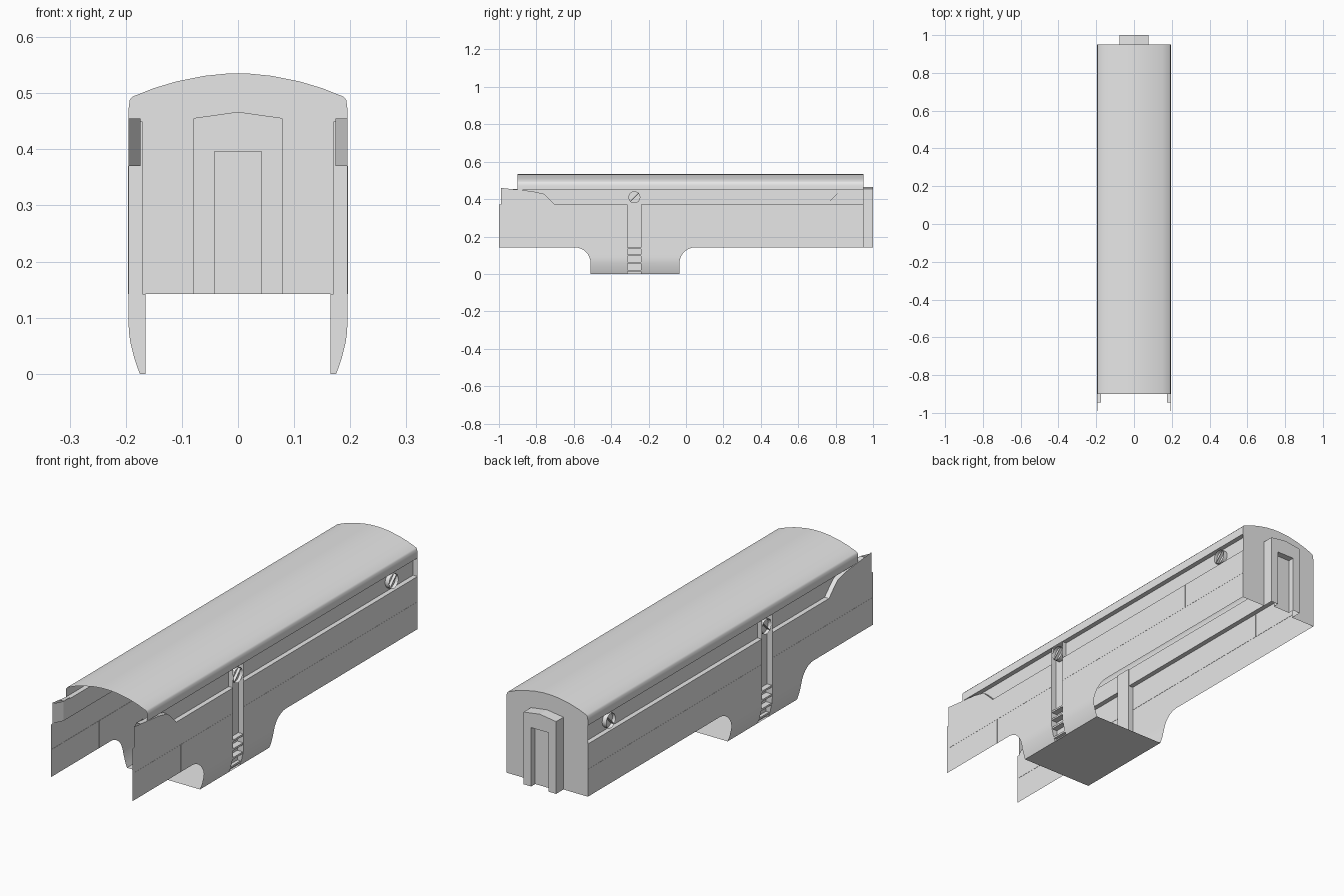
import bpy, bmesh, math
from mathutils import Matrix

cube = bpy.data.objects.get("Cube")
if cube:
    bpy.data.objects.remove(cube)

grey = bpy.data.materials.new("plain_grey")
grey.use_nodes = True
grey.diffuse_color = (0.8, 0.8, 0.8, 1)
grey.node_tree.nodes["Principled BSDF"].inputs["Base Color"].default_value = (0.8, 0.8, 0.8, 1)

W = 0.195               # half width of the shell
FLOOR = 0.174           # recessed band wall
SILL, EAVE, BASE = 0.37, 0.45, 0.142
FRONT, BACK = -1.0, 0.95
CH0, CH1 = -0.312, -0.24   # ladder channel
T0, T1, R = -0.51, -0.035, 0.085


def finish(name, bm, mirror=False, smooth=False):
    bmesh.ops.remove_doubles(bm, verts=bm.verts, dist=0.0001)
    mesh = bpy.data.meshes.new(name)
    bm.to_mesh(mesh)
    bm.free()
    ob = bpy.data.objects.new(name, mesh)
    bpy.context.collection.objects.link(ob)
    mesh.materials.append(grey)
    if mirror:
        ob.modifiers.new("mirror", "MIRROR").use_clip = False
    if smooth:
        bpy.ops.object.select_all(action="DESELECT")
        ob.select_set(True)
        bpy.context.view_layer.objects.active = ob
        bpy.ops.object.shade_smooth_by_angle(angle=math.radians(35))
    return ob


def loft(bm, rows):
    """Quad sheet through rows of points."""
    grid = [[bm.verts.new(p) for p in row] for row in rows]
    for a, b in zip(grid, grid[1:]):
        for i in range(len(a) - 1):
            bm.faces.new((a[i], a[i + 1], b[i + 1], b[i]))


def ngon(bm, points):
    bm.faces.new([bm.verts.new(p) for p in points])


def box(bm, x0, x1, y0, y1, z0, z1):
    m = Matrix.Translation(((x0 + x1) / 2, (y0 + y1) / 2, (z0 + z1) / 2))
    bmesh.ops.create_cube(bm, size=1, matrix=m @ Matrix.Diagonal((x1 - x0, y1 - y0, z1 - z0, 1)))


# Lower side walls, split by the ladder channel
bm = bmesh.new()
for y0, y1 in ((FRONT, CH0), (CH1, BACK)):
    loft(bm, [[(W, y0, z), (W, y1, z)] for z in (BASE, SILL)])
finish("side_walls", bm, mirror=True)


# Tank skirt with flared ends and tucked-in bottom
def skirt_x(z):
    return W - 0.02 * max(0, 1 - z / 0.085) ** 1.7


def flare(z):
    h = z - (BASE - R)
    return 0 if h <= 0 else R - math.sqrt(max(0, R * R - h * h))


levels = [0, 0.012, 0.03, 0.057] + [BASE - R + R * math.sin(i * math.pi / 16) for i in range(1, 9)]
bm = bmesh.new()
loft(bm, [[(skirt_x(z), T0 - flare(z), z), (skirt_x(z), CH0, z)] for z in levels])
loft(bm, [[(skirt_x(z), CH1, z), (skirt_x(z), T1 + flare(z), z)] for z in levels])
finish("tank_skirt", bm, mirror=True, smooth=True)

bm = bmesh.new()
x = skirt_x(0)
ngon(bm, [(-x, T0, 0), (-x, T1, 0), (x, T1, 0), (x, T0, 0)])
finish("tank_bottom", bm)

# Recessed band under the eaves
bm = bmesh.new()
section = [(W, SILL), (FLOOR, SILL), (FLOOR, EAVE), (W, EAVE)]
for y0, y1 in ((-0.9, CH0), (CH1, BACK)):
    loft(bm, [[(px, y, pz) for px, pz in section] for y in (y0, y1)])
# Front end of the band turns out to the skin
for ya, xa, yb, xb in ((-0.9, FLOOR, -0.945, FLOOR), (-0.945, FLOOR, -0.99, W)):
    loft(bm, [[(xa, ya, z), (xb, yb, z)] for z in (SILL, 0.455)])
finish("recessed_band", bm, mirror=True)

# Flush fairing at the front of the band with a sloping top
bm = bmesh.new()
edge = [(-0.70, SILL), (-0.73, 0.40), (-0.76, 0.428), (-0.82, 0.442), (-0.9, 0.45), (-0.945, 0.455)]
ngon(bm, [(W, y, z) for y, z in edge] + [(W, -0.99, 0.46), (W, -0.99, SILL)])
loft(bm, [[(W, y, z), (FLOOR, y, z)] for y, z in edge])
finish("front_fairing", bm, mirror=True)

# Ladder channel and steps
bm = bmesh.new()
for depth, zs in ((0.17, (BASE, EAVE)), (0.165, levels)):
    loft(bm, [[(skirt_x(z), CH0, z), (depth, CH0, z), (depth, CH1, z), (skirt_x(z), CH1, z)] for z in zs])
finish("ladder_channel", bm, mirror=True)

bm = bmesh.new()
for z in (0.018, 0.06, 0.1, 0.138):
    box(bm, 0.165, skirt_x(z) - 0.002, CH0, CH1, z - 0.004, z + 0.004)
finish("ladder_steps", bm, mirror=True)

# Round ports: a tube, a back disc and a slanted vane
bm = bmesh.new()
for y in (-0.276, 0.79):
    place = Matrix.Translation((0.1825, y, 0.41)) @ Matrix.Rotation(math.pi / 2, 4, "Y")
    bmesh.ops.create_cone(bm, segments=24, radius1=0.032, radius2=0.032, depth=0.022,
                          cap_ends=False, matrix=place)
    bmesh.ops.create_circle(bm, segments=24, radius=0.032, cap_ends=True,
                            matrix=Matrix.Translation((-0.004, 0, 0)) @ place)
    vane = Matrix.Translation((0.186, y, 0.41)) @ Matrix.Rotation(math.radians(45), 4, "X")
    bmesh.ops.create_cube(bm, size=1, matrix=vane @ Matrix.Diagonal((0.012, 0.06, 0.003, 1)))
finish("round_ports", bm, mirror=True, smooth=True)

# Thin panel seams
bm = bmesh.new()
for y0, y1 in ((-0.99, CH0), (CH1, BACK)):
    box(bm, W - 0.001, W + 0.0006, y0, y1, 0.259, 0.261)
for y, z0, z1 in ((-0.67, BASE, 0.26), (0.14, BASE, 0.26), (0.57, 0.26, SILL), (0.585, BASE, 0.26)):
    box(bm, W - 0.001, W + 0.0006, y - 0.001, y + 0.001, z0, z1)
finish("panel_seams", bm, mirror=True)

# Arched roof
half = [(W, EAVE), (W, 0.472), (0.193, 0.488), (0.188, 0.494), (0.15, 0.509),
        (0.11, 0.521), (0.06, 0.531), (0.02, 0.535)]
arch = half + [(-px, pz) for px, pz in reversed(half)]
bm = bmesh.new()
loft(bm, [[(px, y, pz) for px, pz in arch] for y in (-0.9, BACK)])
finish("roof", bm, smooth=True)

# Rear wall with the doorway opening
porch = [(-0.078, BASE), (-0.078, 0.455), (0, 0.466), (0.078, 0.455), (0.078, BASE)]
door = [(0.042, BASE), (0.042, 0.397), (-0.042, 0.397), (-0.042, BASE)]
bm = bmesh.new()
ngon(bm, [(px, BACK, pz) for px, pz in [(W, BASE)] + arch + [(-W, BASE)] + porch])
finish("rear_wall", bm)

# Rear vestibule and its inset door
bm = bmesh.new()
loft(bm, [[(px, y, pz) for px, pz in porch] for y in (BACK, 1.0)])
ngon(bm, [(px, 1.0, pz) for px, pz in porch + door])
loft(bm, [[(px, y, pz) for px, pz in door] for y in (1.0, 0.972)])
finish("rear_vestibule", bm)

bm = bmesh.new()
ngon(bm, [(px, 0.972, pz) for px, pz in door])
finish("rear_door", bm)
